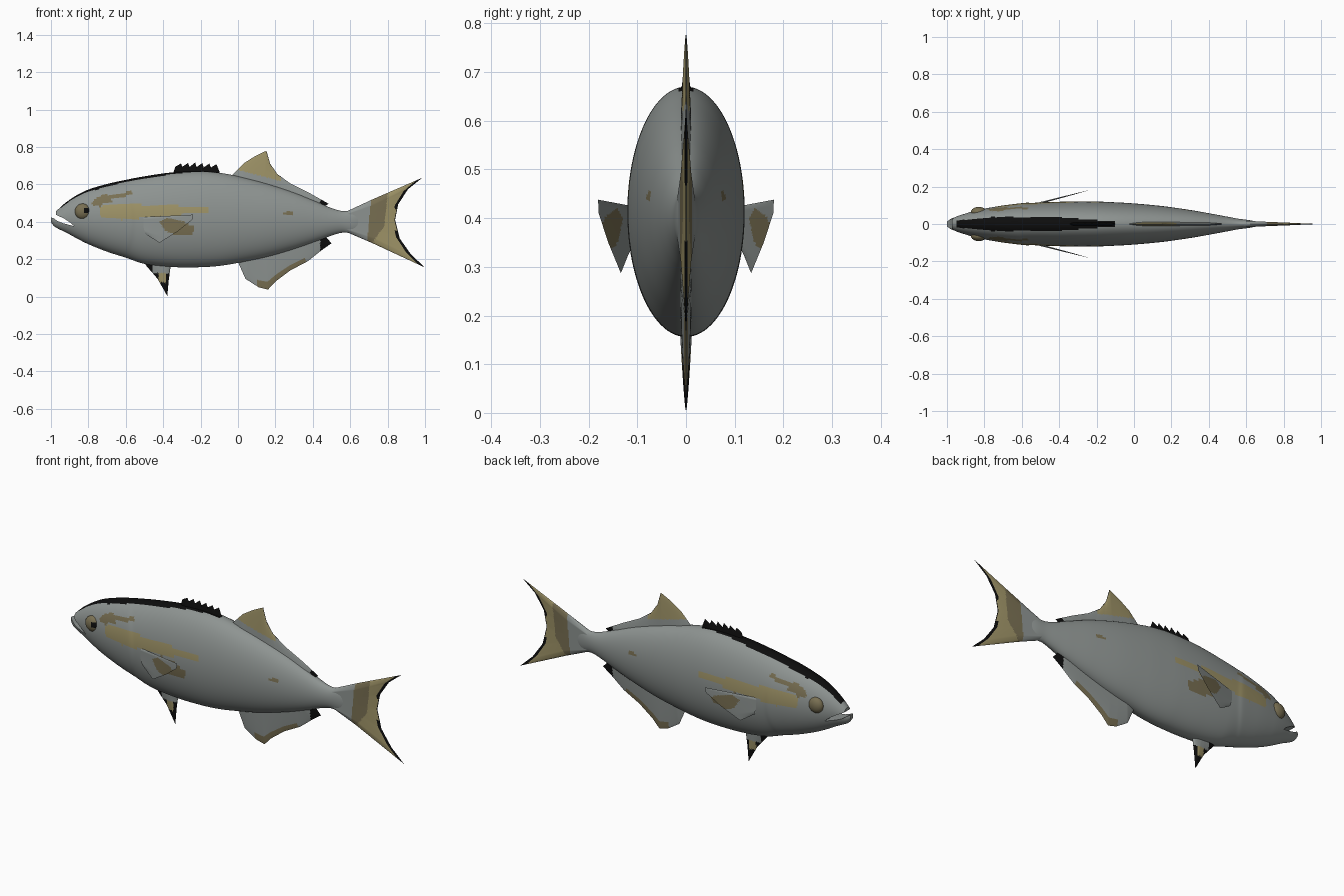
import bpy, bmesh, math

if "Cube" in bpy.data.objects:
    bpy.data.objects.remove(bpy.data.objects["Cube"])

# ---------- materials ----------
COLOURS = [("silver_grey", (0.27, 0.295, 0.285)), ("tan_yellow", (0.34, 0.29, 0.135)),
           ("olive_brown", (0.19, 0.16, 0.085)), ("black", (0.004, 0.004, 0.004))]
MATS = []
for name, c in COLOURS:
    m = bpy.data.materials.new(name)
    m.diffuse_color = (*c, 1)
    m.use_nodes = True
    m.node_tree.nodes["Principled BSDF"].inputs["Base Color"].default_value = m.diffuse_color
    MATS.append(m)
GREY, TAN, BROWN, BLACK = range(4)


# ---------- helpers ----------
def finish(bm, name, angle=40):
    bmesh.ops.recalc_face_normals(bm, faces=bm.faces)
    me = bpy.data.meshes.new(name)
    bm.to_mesh(me)
    bm.free()
    for m in MATS:
        me.materials.append(m)
    ob = bpy.data.objects.new(name, me)
    bpy.context.collection.objects.link(ob)
    smooth(ob, angle)
    return ob


def smooth(ob, angle=40):
    bpy.ops.object.select_all(action='DESELECT')
    ob.select_set(True)
    bpy.context.view_layer.objects.active = ob
    bpy.ops.object.shade_smooth_by_angle(angle=math.radians(angle))


def inside(x, z, poly):
    hit = False
    for (x1, z1), (x2, z2) in zip(poly, poly[1:] + poly[:1]):
        if (z1 > z) != (z2 > z) and x < x1 + (z - z1) * (x2 - x1) / (z2 - z1):
            hit = not hit
    return hit


def lerp_list(pts, t):
    """Point at t in 0..1 along a list of tuples."""
    f = t * (len(pts) - 1)
    i = min(int(f), len(pts) - 2)
    f -= i
    return tuple(a + (b - a) * f for a, b in zip(pts[i], pts[i + 1]))


def hermite(table, x):
    """Smooth interpolation of table rows keyed by their first value."""
    n = len(table)
    i = 0
    while i < n - 2 and x > table[i + 1][0]:
        i += 1

    def slope(k, c):
        a, b = table[max(k - 1, 0)], table[min(k + 1, n - 1)]
        return (b[c] - a[c]) / (b[0] - a[0])
    p, q = table[i], table[i + 1]
    h = q[0] - p[0]
    t = (x - p[0]) / h
    return [p[c] * (2*t**3 - 3*t*t + 1) + q[c] * (3*t*t - 2*t**3)
            + h * slope(i, c) * (t**3 - 2*t*t + t) + h * slope(i + 1, c) * (t**3 - t*t)
            for c in range(1, len(p))]


def fin(name, curves, thick, rule, per=10, nv=24, centre=lambda x: 0.0):
    """Thin tapered fin lofted through (x, z) curves from base to outer edge."""
    nu = (len(curves[0]) - 1) * per
    bm = bmesh.new()
    for s in (1, -1):
        rows = []
        for j in range(nv + 1):
            v = j / nv
            row = []
            for i in range(nu + 1):
                u = i / nu
                x, z = lerp_list([lerp_list(c, u) for c in curves], v)
                edge = min(1, 8 * min(u, 1 - u)) ** 0.5
                row.append(bm.verts.new((x, centre(x) + s * thick * (1 - v) ** 0.7 * edge, z)))
            rows.append(row)
        for j in range(nv):
            for i in range(nu):
                f = bm.faces.new((rows[j][i], rows[j][i+1], rows[j+1][i+1], rows[j+1][i]))
                c = f.calc_center_median()
                f.material_index = rule(c.x, c.z, (j + 0.5) / nv)
    bmesh.ops.remove_doubles(bm, verts=bm.verts, dist=1e-5)
    return finish(bm, name)


# ---------- body: x, top z, bottom z, half width ----------
BODY = [(-1.0, .428, .398, .012), (-.985, .443, .378, .024), (-.96, .468, .362, .036),
        (-.92, .503, .343, .050), (-.86, .543, .310, .068), (-.8, .572, .280, .082),
        (-.7, .602, .240, .099), (-.6, .624, .208, .109), (-.5, .643, .175, .115),
        (-.35, .664, .158, .120), (-.2, .670, .157, .120), (-.1, .662, .164, .116),
        (0, .643, .180, .110), (.15, .605, .210, .096), (.3, .556, .253, .075),
        (.42, .507, .295, .054), (.5, .473, .326, .039), (.56, .457, .342, .028),
        (.62, .460, .340, .020), (.68, .440, .360, .006)]
STRIPE = [(-.74, .43), (-.74, .47), (-.71, .495), (-.58, .49), (-.42, .492), (-.16, .475),
          (-.16, .452), (-.29, .445), (-.34, .42), (-.5, .42), (-.62, .41)]
BROW = [(-.785, .49), (-.77, .52), (-.72, .545), (-.64, .545), (-.57, .568), (-.565, .55),
        (-.62, .528), (-.68, .52), (-.67, .50), (-.72, .50), (-.73, .48)]
PATCH = [(-.42, .40), (-.38, .42), (-.30, .405), (-.23, .37), (-.24, .335), (-.31, .328),
         (-.39, .35)]


def body_colour(x, y, z):
    top, bot, w = hermite(BODY, x)
    if -.95 < x < -.1 and z > (top + bot) / 2:
        half = min(.038, .018 + .1 * (x + .95), .012 + .08 * (-.1 - x))
        if abs(y) < half:
            return BLACK
    if inside(x, z, STRIPE):
        return TAN
    spot = ((x - .27) / .028) ** 2 + ((z - .443) / .011) ** 2 < 1
    return BROWN if spot or inside(x, z, BROW) or inside(x, z, PATCH) else GREY


bm = bmesh.new()
NX, NR = 220, 96
rings = []
for i in range(NX + 1):
    t = i / NX
    x = -1 + 1.68 * (0.75 * t + 0.25 * t * t)
    top, bot, w = hermite(BODY, x)
    ring = []
    for k in range(NR):
        a = 2 * math.pi * k / NR
        z = (top + bot) / 2 + (top - bot) / 2 * math.sin(a)
        gill = -.56 - 1.2 * (z - .4) ** 2          # raised edge of the gill cover
        g = math.exp(-((x - gill) / .08) ** 2) / (1 + math.exp((x - gill) / .006))
        ring.append(bm.verts.new((x, w * math.cos(a) * (1 + .03 * g), z)))
    rings.append(ring)
for r, q in zip(rings, rings[1:]):
    for k in range(NR):
        bm.faces.new((r[k], r[(k+1) % NR], q[(k+1) % NR], q[k]))
bm.faces.new(rings[0])
bm.faces.new(rings[-1])
body = finish(bm, "body")

# open mouth: wedge cut from the snout
WEDGE = [(-.875, .376), (-.935, .392), (-.965, .404), (-.985, .418), (-1.03, .435),
         (-1.03, .52), (-.974, .47), (-.972, .437), (-.93, .417), (-.895, .394)]
bm = bmesh.new()
sides = [[bm.verts.new((x, y, z)) for x, z in WEDGE] for y in (-.2, .2)]
for s in sides:
    bm.faces.new(s)
for k in range(len(WEDGE)):
    n = (k + 1) % len(WEDGE)
    bm.faces.new((sides[0][k], sides[0][n], sides[1][n], sides[1][k]))
cutter = finish(bm, "mouth_cutter")
cutter.hide_render = True
mod = body.modifiers.new("mouth", 'BOOLEAN')
mod.operation, mod.object, mod.solver = 'DIFFERENCE', cutter, 'EXACT'
bpy.context.view_layer.objects.active = body
bpy.ops.object.modifier_apply(modifier="mouth")
bpy.data.objects.remove(cutter)
for p in body.data.polygons:
    p.material_index = body_colour(*p.center)
smooth(body)

# ---------- eyes ----------
for s, name in ((-1, "right_eye"), (1, "left_eye")):
    bm = bmesh.new()
    bmesh.ops.create_uvsphere(bm, u_segments=40, v_segments=28, radius=1)
    for v in bm.verts:
        v.co = (-.83 + .042 * v.co.x, s * .064 + .027 * v.co.y, .455 + .042 * v.co.z)
    for f in bm.faces:
        c = f.calc_center_median()
        pupil = s < 0 and abs(c.x + .807) < .016 and abs(c.z - .46) < .014
        f.material_index = BLACK if pupil else BROWN
    finish(bm, name)

# ---------- spiny front dorsal fin ----------
spikes = [(-.345, .665)]
for k in range(6):
    x = -.335 + .038 * k
    spikes += [(x, .695 - .001 * k), (x + .03, .717 - .003 * abs(k - 2))]
spikes.append((-.098, .665))
n = len(spikes) - 1
fin("spiny_dorsal_fin", [[(-.345 + .247 * i / n, .645) for i in range(n + 1)], spikes],
    .012, lambda x, z, v: BLACK, per=3, nv=8)


# ---------- soft dorsal and anal fins ----------
def dorsal_colour(x, z, v):
    if x > .44 or (v > .96 and .15 < x < .24):
        return BLACK
    return TAN if z > .677 - .26 * x and x < .23 else GREY


outer = [(-.035, .645), (.03, .712), (.09, .75), (.152, .78), (.172, .71), (.21, .655),
         (.28, .605), (.385, .552), (.485, .496)]
fin("soft_dorsal_fin", [[lerp_list([(-.03, .61), (.2, .56), (.45, .475)], i / 8) for i in range(9)],
                        outer], .012, dorsal_colour)


def anal_colour(x, z, v):
    if x > .44:
        return BLACK
    return BROWN if v > .8 and .1 < x < .36 else GREY


outer = [(0, .185), (.04, .095), (.11, .05), (.16, .037), (.2, .08), (.28, .14),
         (.375, .19), (.45, .25), (.5, .285)]
fin("anal_fin", [[lerp_list([(.005, .21), (.2, .25), (.46, .33)], i / 8) for i in range(9)],
                 outer], .013, anal_colour)


# ---------- tail fin ----------
def tail_colour(x, z, v):
    if v > (.975 if abs(z - .41) < .06 else .93):
        return BLACK
    start = .70 + .1 * (z - .4)
    width = .085 if z > .38 else max(.03, .085 - .6 * (.38 - z))
    return GREY if x < start else BROWN if x < start + width else TAN


trail = [(.985, .635), (.91, .575), (.857, .495), (.84, .41), (.865, .31), (.925, .225), (1, .155)]
fin("tail_fin", [[(.58, .455 - .11 * i / 6) for i in range(7)],
                 [(.72, .52 - .235 * i / 6) for i in range(7)], trail], .018, tail_colour, nv=60)


# ---------- pelvic fin ----------
def pelvic_colour(x, z, v):
    if z > .125 and x > -.455:
        return GREY
    return TAN if z > .075 and -.425 < x < -.385 else BLACK


fin("pelvic_fin", [[(-.48, .2), (-.44, .2), (-.41, .2), (-.385, .2), (-.36, .2)],
                   [(-.495, .17), (-.43, .095), (-.378, .003), (-.37, .09), (-.36, .165)]],
    .014, pelvic_colour)

# ---------- pectoral fins ----------
for s, name in ((-1, "right_pectoral_fin"), (1, "left_pectoral_fin")):
    fin(name, [[(-.505, .425), (-.505, .40), (-.505, .37), (-.495, .335)],
               [(-.24, .438), (-.245, .41), (-.32, .35), (-.42, .287)]], .005,
        lambda x, z, v: BROWN if inside(x, z, PATCH) else GREY,
        centre=lambda x, s=s: s * (.113 + .26 * (x + .5)))
